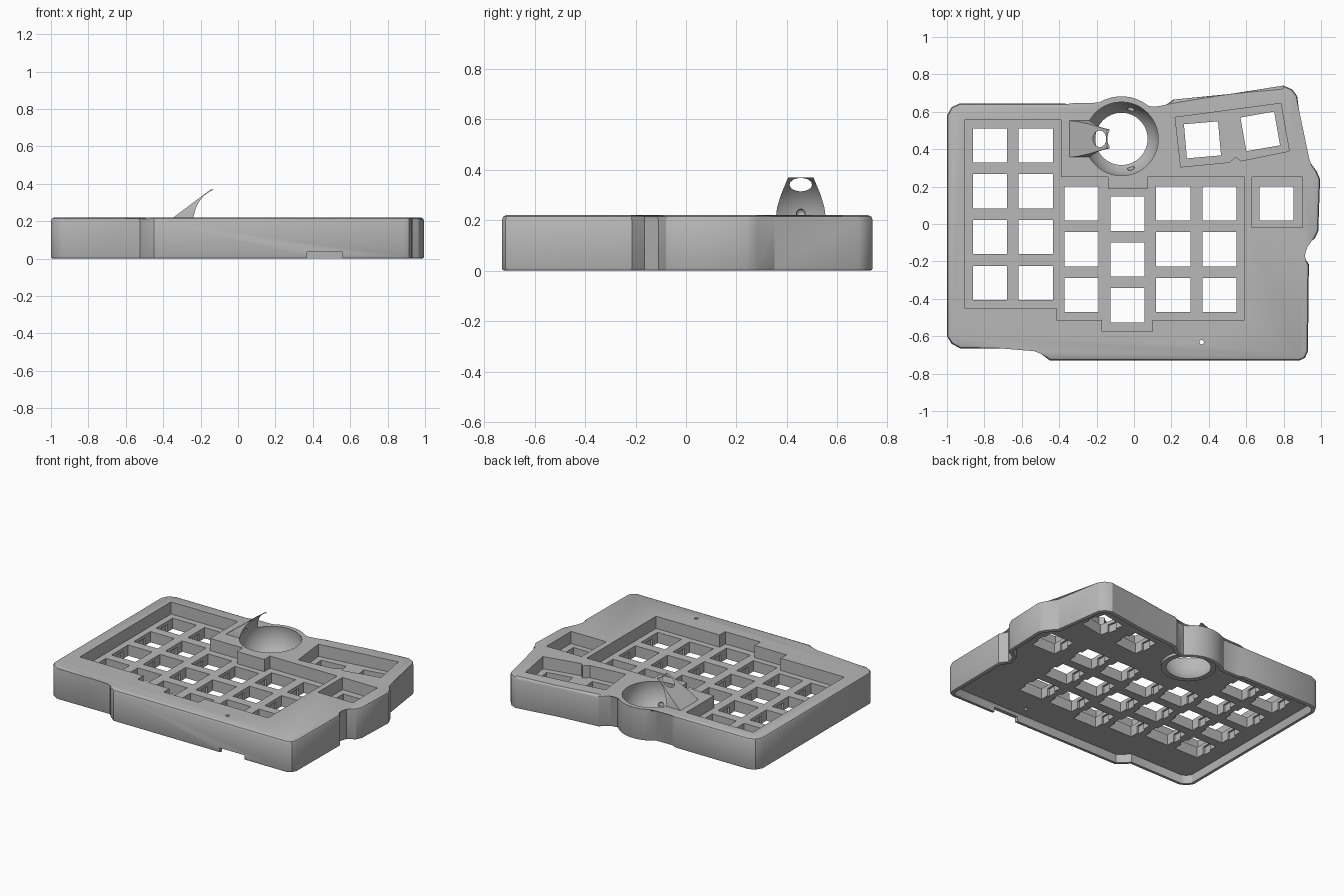
import bpy, bmesh, math
from mathutils import Vector

cube = bpy.data.objects.get("Cube")
if cube:
    bpy.data.objects.remove(cube, do_unlink=True)

grey = bpy.data.materials.new("matte grey")
grey.use_nodes = True
colour = (0.48, 0.48, 0.48, 1)
grey.diffuse_color = colour
grey.node_tree.nodes["Principled BSDF"].inputs["Base Color"].default_value = colour

TOP, PLATE, FLOOR = 0.22, 0.135, 0.06
BALL = Vector((-0.067, 0.455, 0.185))
BALL_R = 0.2


def finish(name, bm):
    bmesh.ops.recalc_face_normals(bm, faces=bm.faces)
    mesh = bpy.data.meshes.new(name)
    bm.to_mesh(mesh)
    bm.free()
    mesh.materials.append(grey)
    obj = bpy.data.objects.new(name, mesh)
    bpy.context.collection.objects.link(obj)
    return obj


def add_prism(bm, poly, z0, z1):
    low = [bm.verts.new((x, y, z0)) for x, y in poly]
    high = [bm.verts.new((x, y, z1)) for x, y in poly]
    bm.faces.new(low[::-1])
    bm.faces.new(high)
    for i in range(len(poly)):
        j = (i + 1) % len(poly)
        bm.faces.new((low[i], low[j], high[j], high[i]))


def prisms(name, polys, z0, z1):
    bm = bmesh.new()
    for poly in polys:
        add_prism(bm, poly, z0, z1)
    return finish(name, bm)


def balls(name, spots, radius, seg):
    bm = bmesh.new()
    for p in spots:
        made = bmesh.ops.create_uvsphere(bm, u_segments=seg, v_segments=seg // 2, radius=radius)
        bmesh.ops.translate(bm, verts=made["verts"], vec=p)
    return finish(name, bm)


def rect(cx, cy, w, h, deg=0):
    c, s = math.cos(math.radians(deg)), math.sin(math.radians(deg))
    corners = ((-w, -h), (w, -h), (w, h), (-w, h))
    return [(cx + (x * c - y * s) / 2, cy + (x * s + y * c) / 2) for x, y in corners]


def circle(cx, cy, r, n=48):
    return [(cx + r * math.cos(i * math.tau / n), cy + r * math.sin(i * math.tau / n))
            for i in range(n)]


def inset(poly, d):
    """Move a counter-clockwise outline inwards by d."""
    out = []
    for i, p in enumerate(poly):
        p = Vector(p)
        a = (p - Vector(poly[i - 1])).normalized()
        b = (Vector(poly[(i + 1) % len(poly)]) - p).normalized()
        na, nb = Vector((-a.y, a.x)), Vector((-b.y, b.x))
        out.append(tuple(p + (na + nb) * d / (1 + na.dot(nb))))
    return out


def cut(obj, cutter, keep=False):
    mod = obj.modifiers.new("cut", "BOOLEAN")
    mod.operation, mod.solver, mod.object = "DIFFERENCE", "EXACT", cutter
    bpy.context.view_layer.objects.active = obj
    bpy.ops.object.modifier_apply(modifier=mod.name)
    if not keep:
        bpy.data.objects.remove(cutter, do_unlink=True)


# Case outline, counter-clockwise, with an arc around the ball socket
outline = [(-1, -.6), (-.975, -.64), (-.93, -.665), (-.525, -.662), (-.495, -.695),
           (-.45, -.73), (.885, -.73), (.915, -.715), (.93, -.68), (.935, -.215),
           (.895, -.165), (.912, -.11), (.965, -.08), (.985, -.04), (.995, .24),
           (.975, .285), (.918, .35), (.872, .685), (.845, .72), (.8, .74),
           (.51, .695), (.21, .665), (.15, .615)]
for k in range(11):
    t = math.radians(42 + 8.8 * k)
    outline.append((BALL.x + .228 * math.cos(t), BALL.y + .228 * math.sin(t)))
outline += [(-.33, .628), (-.37, .645), (-.93, .645), (-.975, .625), (-1, .58)]

# Case body with softened top and bottom rims
bm = bmesh.new()
add_prism(bm, outline, 0, TOP)
for z, size in ((TOP, .018), (0, .01)):
    rim = [e for e in bm.edges if all(abs(v.co.z - z) < 1e-5 for v in e.verts)]
    bmesh.ops.bevel(bm, geom=rim, offset=size, segments=2, affect="EDGES", profile=.5)
case = finish("case", bm)

# Hollow under the case
cut(case, prisms("underside_cutter", [inset(outline, .026)], -.1, FLOOR))

# Recessed key wells
main_well = [(-.905, .555), (-.39, .555), (-.39, .25), (-.14, .25), (-.14, .187),
             (.072, .187), (.072, .25), (.59, .25), (.59, -.513), (.1, -.513),
             (.1, -.575), (-.17, -.575), (-.17, -.513), (-.415, -.513),
             (-.415, -.45), (-.905, -.45)]
thumb_well = [(.22, .57), (.785, .645), (.83, .39), (.57, .337), (.545, .36),
              (.51, .33), (.25, .305)]
side_well = rect(.765, .115, .27, .27)
cut(case, prisms("well_cutter", [main_well, thumb_well, side_well], PLATE, .4))

# Key holes: column x, top row y, number of rows
keys = [(.762, .11, 0), (.366, .45, 5), (.675, .495, 10)]
for x, y, rows in ((-.77, .42, 4), (-.525, .42, 4), (-.28, .11, 3), (-.035, .055, 3),
                   (.21, .11, 3), (.457, .11, 3)):
    keys += [(x, y - .245 * r, 0) for r in range(rows)]
cut(case, prisms("key_cutter", [rect(x, y, .183, .183, a) for x, y, a in keys], -.1, .4))
cut(case, prisms("clip_cutter", [rect(x, y, .21, .065, a) for x, y, a in keys], -.1, .112))

# Ball socket bowl, its lower collar and the guard beside it
bowl = balls("bowl_cutter", [BALL], BALL_R, 64)
cut(case, bowl, keep=True)
collar = prisms("socket_collar", [circle(BALL.x, BALL.y, .175)], .042, FLOOR + .004)
cut(collar, bowl, keep=True)

bm = bmesh.new()
profile = [(-.1, .2), (-.094, .25), (-.079, .3), (-.05, .37),
           (.05, .37), (.079, .3), (.094, .25), (.1, .2)]
slope = [bm.verts.new((-.345 + (z - TOP) * 1.333, BALL.y + y, z)) for y, z in profile]
back = [bm.verts.new((-.13, BALL.y + y, z)) for y, z in profile]
bm.faces.new(slope)
bm.faces.new(back[::-1])
for i in range(len(profile)):
    j = (i + 1) % len(profile)
    bm.faces.new((slope[i], slope[j], back[j], back[i]))
guard = finish("ball_guard", bm)
cut(guard, bowl)

# Bearing dents in the bowl
dents = [BALL + Vector(v) for v in ((.05, .155, -.11), (.05, -.155, -.11))]
cut(case, balls("dent_cutter", dents, .02, 16))
cut(guard, balls("guard_dent_cutter", [BALL + Vector((-.197, 0, .042))], .018, 16))

# Reset pinhole and cable slot
cut(case, prisms("pinhole_cutter", [circle(.362, -.632, .012, 16)], -.1, .4))
cut(case, prisms("slot_cutter", [rect(.465, -.72, .19, .1)], -.1, .034))

# Shading
for obj in (case, collar, guard):
    bpy.ops.object.select_all(action="DESELECT")
    obj.select_set(True)
    bpy.context.view_layer.objects.active = obj
    bpy.ops.object.shade_smooth_by_angle(angle=math.radians(30))
